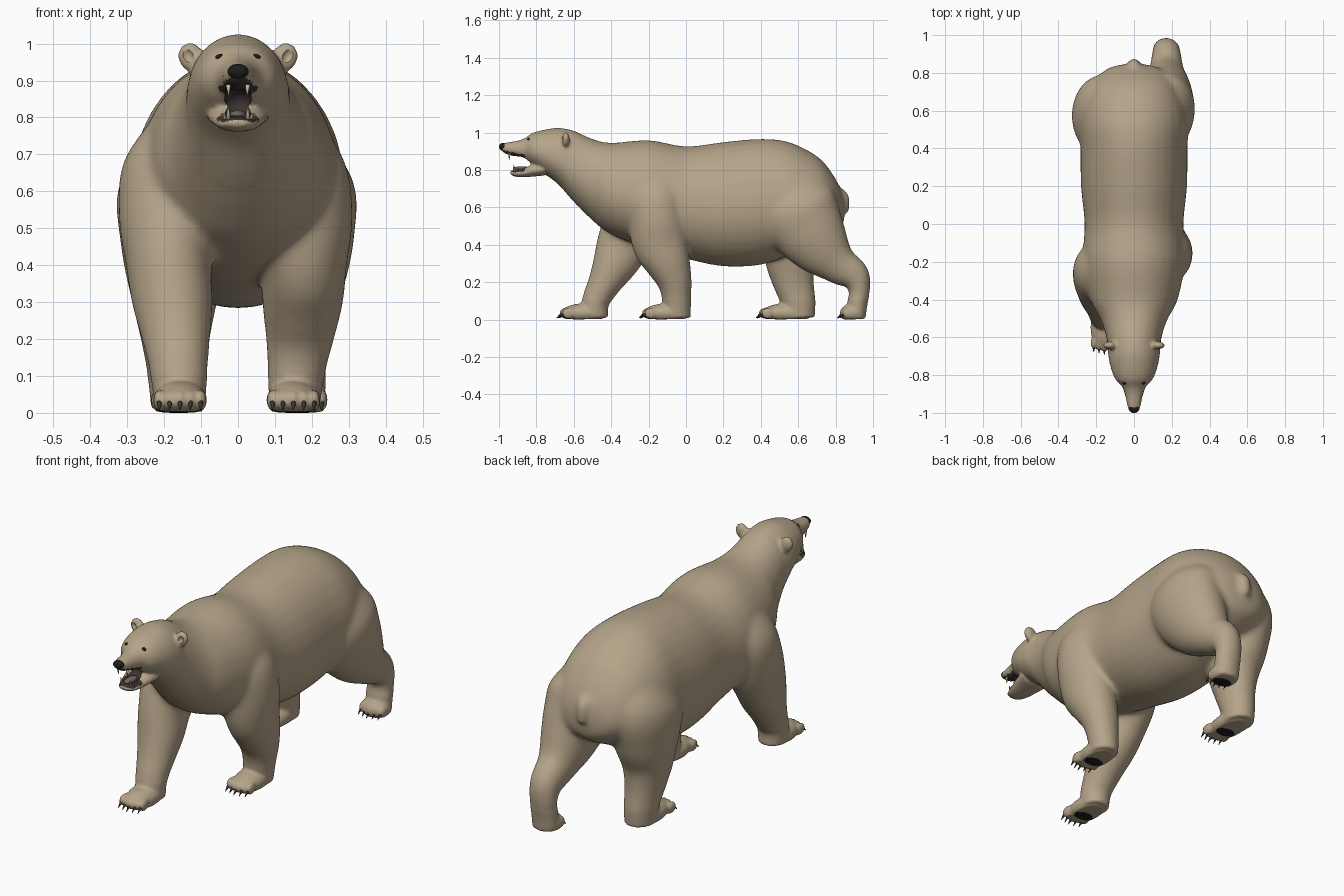
import bpy, bmesh, math
from mathutils import Vector, Matrix

default = bpy.data.objects.get("Cube")
if default:
    bpy.data.objects.remove(default)


def make_material(name, red, green, blue):
    mat = bpy.data.materials.new(name)
    mat.use_nodes = True
    mat.diffuse_color = (red, green, blue, 1)
    shader = next(n for n in mat.node_tree.nodes if n.type == 'BSDF_PRINCIPLED')
    shader.inputs["Base Color"].default_value = (red, green, blue, 1)
    shader.inputs["Roughness"].default_value = .8
    return mat


fur = make_material("tan fur", .46, .37, .25)
black = make_material("black skin", .012, .012, .013)
mouth_dark = make_material("dark mouth", .045, .035, .03)
tongue_grey = make_material("grey tongue", .17, .14, .125)
ivory = make_material("ivory teeth", .55, .47, .34)
claw_brown = make_material("dark claw", .05, .042, .035)


def spline(stations, steps=5):
    """Smooth the stations with a Catmull-Rom curve."""
    result = []
    last = len(stations) - 1
    for i in range(last):
        a, b, c, d = (Vector(stations[max(0, min(last, i + k))]) for k in (-1, 0, 1, 2))
        for s in range(steps):
            t = s / steps
            result.append(b + (c - a) * t / 2 + (a - b * 2.5 + c * 2 - d / 2) * t * t
                          + (b * 3 - c * 3 + d - a) * t ** 3 / 2)
    result.append(Vector(stations[-1]))
    return result


def loft(bm, rings):
    loops = [[bm.verts.new(p) for p in ring] for ring in rings]
    count = len(loops[0])
    faces = [bm.faces.new((a[k], a[(k + 1) % count], b[(k + 1) % count], b[k]))
             for a, b in zip(loops, loops[1:]) for k in range(count)]
    faces += [bm.faces.new(loops[0][::-1]), bm.faces.new(loops[-1])]
    bmesh.ops.recalc_face_normals(bm, faces=faces)


ANGLES = [math.tau * k / 32 for k in range(32)]


def torso(bm, stations):
    """Stations hold y, top, bottom and half width."""
    rings = []
    for y, top, low, half in spline(stations):
        mid = low + (top - low) * .46
        rings.append([(half * math.cos(a), y,
                       mid + math.sin(a) * (top - mid if math.sin(a) > 0 else mid - low))
                      for a in ANGLES])
    loft(bm, rings)


def limb(bm, stations):
    """Stations hold x, y, z, half width and half depth across the path."""
    pts = spline(stations)
    rings = []
    for i, p in enumerate(pts):
        path = Vector(pts[min(i + 1, len(pts) - 1)][:3]) - Vector(pts[max(i - 1, 0)][:3])
        side = Vector((1, 0, 0))
        depth = path.cross(side).normalized()
        rings.append([Vector(p[:3]) + side * p[3] * math.cos(a) + depth * p[4] * math.sin(a)
                      for a in ANGLES])
    loft(bm, rings)


def ball(bm, centre, radii, tilt=0):
    mat = (Matrix.Translation(centre) @ Matrix.Rotation(tilt, 4, 'Y')
           @ Matrix.Diagonal((*radii, 1)))
    bmesh.ops.create_uvsphere(bm, u_segments=24, v_segments=14, radius=1, matrix=mat)


def spike(bm, base, tip, radius):
    base, tip = Vector(base), Vector(tip)
    way = tip - base
    mat = Matrix.Translation((base + tip) / 2) @ way.to_track_quat('Z', 'Y').to_matrix().to_4x4()
    bmesh.ops.create_cone(bm, segments=8, radius1=radius, radius2=radius * .15,
                          depth=way.length, cap_ends=True, matrix=mat)


def finish(bm, name, *mats):
    mesh = bpy.data.meshes.new(name)
    bm.to_mesh(mesh)
    bm.free()
    for mat in mats:
        mesh.materials.append(mat)
    mesh.shade_smooth()
    obj = bpy.data.objects.new(name, mesh)
    bpy.context.scene.collection.objects.link(obj)
    return obj


def bake(obj):
    """Replace the mesh with its modified version."""
    graph = bpy.context.evaluated_depsgraph_get()
    mesh = bpy.data.meshes.new_from_object(obj.evaluated_get(graph))
    obj.modifiers.clear()
    obj.data = mesh


# Torso, neck, skull and snout
skin = bmesh.new()
torso(skin, [(-.99, .94, .907, .022), (-.96, .947, .885, .036), (-.9, .957, .868, .048),
             (-.86, .972, .853, .064), (-.82, .998, .825, .1), (-.75, 1.017, .775, .126),
             (-.68, 1.025, .72, .138), (-.6, 1.01, .63, .146), (-.5, .967, .53, .18),
             (-.4, .946, .455, .232), (-.2, .96, .38, .27), (0, .927, .325, .262),
             (.2, .95, .285, .281), (.4, .967, .293, .284), (.55, .95, .345, .285),
             (.7, .875, .41, .245), (.78, .785, .45, .195), (.83, .69, .49, .125),
             (.846, .62, .54, .05)])
# Lower jaw
torso(skin, [(-.76, .84, .77, .085), (-.82, .832, .765, .074), (-.87, .812, .761, .06),
             (-.915, .802, .765, .046), (-.94, .796, .777, .026)])
# Front legs
limb(skin, [(.12, -.18, .82, .08, .1), (.15, -.17, .68, .14, .155), (.168, -.155, .53, .143, .155),
            (.178, -.135, .4, .117, .15), (.175, -.095, .3, .11, .122), (.168, -.06, .2, .093, .093),
            (.158, -.05, .1, .077, .077), (.152, -.05, .01, .068, .075)])
limb(skin, [(-.13, -.2, .82, .08, .1), (-.165, -.23, .68, .145, .155), (-.18, -.28, .53, .143, .16),
            (-.187, -.335, .4, .117, .145), (-.178, -.38, .3, .11, .122), (-.168, -.433, .2, .093, .092),
            (-.16, -.483, .1, .077, .074), (-.158, -.488, .01, .068, .072)])
# Hind legs
limb(skin, [(.12, .53, .78, .09, .13), (.16, .58, .62, .153, .215), (.17, .65, .49, .146, .2),
            (.172, .73, .38, .123, .16), (.172, .815, .295, .092, .108), (.172, .9, .235, .077, .084),
            (.17, .927, .16, .07, .058), (.17, .917, .09, .068, .054), (.17, .91, .01, .066, .05)])
limb(skin, [(-.12, .53, .78, .09, .13), (-.165, .57, .62, .157, .215), (-.172, .57, .45, .145, .185),
            (-.172, .56, .31, .118, .138), (-.17, .575, .2, .094, .112), (-.165, .6, .1, .08, .093),
            (-.163, .605, .01, .072, .083)])
# Tail
limb(skin, [(0, .8, .69, .03, .03), (0, .842, .66, .033, .03), (0, .855, .61, .03, .022),
            (0, .858, .57, .021, .015)])

# Paws with toes, claws and pads
claws, pads = bmesh.new(), bmesh.new()
for x, toe, heel in ((.15, -.25, .03), (-.157, -.69, -.415), (.17, .81, .965), (-.163, .375, .69)):
    length = heel - toe
    ball(skin, (x, toe + length * .52, .035), (.074, length * .44, .052))
    for k in range(-2, 3):
        tx, front = x + k * .028, toe + .012 + abs(k) * .007
        ball(skin, (tx, front + .036, .034), (.0165, .036, .03))
        spike(claws, (tx, front + .012, .03), (tx, front - .014, .008), .008)
    ball(pads, (x, toe + length * .42, .004), (.052, .034, .004))

# Ears
cutter = bmesh.new()
for side in (-1, 1):
    ball(skin, (side * .126, -.643, .962), (.036, .021, .042), side * .45)
    ball(cutter, (side * .137, -.674, .968), (.018, .021, .025), side * .45)

# Fuse the skin, soften the joints, carve the mouth and ears
bear = finish(skin, "bear_body", fur)
remesh = bear.modifiers.new("fuse", 'REMESH')
remesh.mode = 'VOXEL'
remesh.voxel_size = .008
bake(bear)
soft = bmesh.new()
soft.from_mesh(bear.data)
trunk = [v for v in soft.verts if v.co.y > -.58 and v.co.z > .11]
for verts, times in ((trunk, 22), (soft.verts[:], 3)):
    for _ in range(times):
        bmesh.ops.smooth_vert(soft, verts=verts, factor=.5,
                              use_axis_x=True, use_axis_y=True, use_axis_z=True)
for v in soft.verts:
    v.co.z = max(v.co.z, .004)
soft.to_mesh(bear.data)
soft.free()

MOUTH, SIZE = Vector((0, -.885, .838)), (.048, .07, .042)
ball(cutter, MOUTH, SIZE)
carver = finish(cutter, "carver", fur)
carver.hide_render = True
cut = bear.modifiers.new("carve", 'BOOLEAN')
cut.operation, cut.solver, cut.object = 'DIFFERENCE', 'EXACT', carver
bake(bear)
bpy.data.objects.remove(carver)

# Dark mouth lining and lips
bear.data.materials.clear()
for mat in (fur, mouth_dark):
    bear.data.materials.append(mat)
for face in bear.data.polygons:
    c, n = face.center, face.normal
    inside = sum(((c[i] - MOUTH[i]) / SIZE[i]) ** 2 for i in range(3)) < 1.04
    lip = c.y < -.86 and ((n.z < -.5 and c.z > .84) or (n.z > .5 and c.z < .83))
    face.material_index = int(inside or lip)
bear.data.shade_smooth()
bear.data.set_sharp_from_angle(angle=math.radians(50))

# Nose, eyes, tongue and teeth
nose, eyes, tongue, teeth = (bmesh.new() for _ in range(4))
ball(nose, (0, -.977, .924), (.029, .023, .021))
ball(tongue, (0, -.88, .808), (.022, .045, .012))
for side in (-1, 1):
    hit, spot, _, _ = bear.ray_cast(Vector((side * .05, -2, .965)), Vector((0, 1, 0)))
    if hit:
        ball(eyes, spot + Vector((0, .003, 0)), (.011, .008, .007), side * .3)
    spike(teeth, (side * .026, -.945, .889), (side * .025, -.945, .855), .007)
    spike(teeth, (side * .026, -.918, .795), (side * .027, -.922, .83), .007)
    for k in range(4):
        spike(teeth, (side * (.036 + k * .003), -.905 + k * .012, .796),
              (side * (.036 + k * .003), -.905 + k * .012, .812), .005)

finish(nose, "nose", black)
finish(eyes, "eyes", black)
finish(tongue, "tongue", tongue_grey)
finish(teeth, "teeth", ivory)
finish(claws, "claws", claw_brown)
finish(pads, "paw_pads", black)
